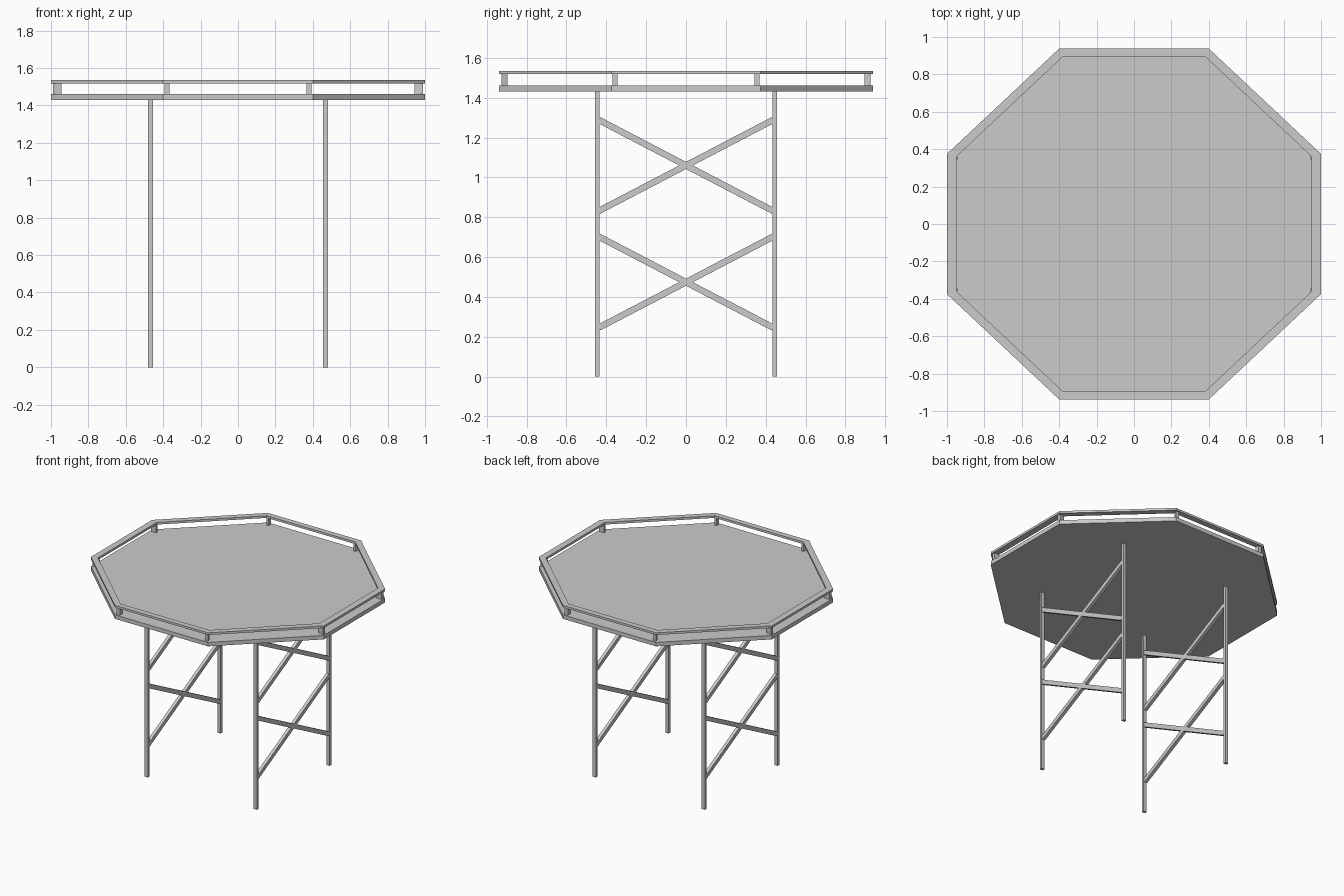
import bpy, bmesh, math

if "Cube" in bpy.data.objects:
    bpy.data.objects.remove(bpy.data.objects["Cube"])

OUTER = [(1, -.375), (1, .375), (.4, .938), (-.4, .938),
         (-1, .375), (-1, -.375), (-.4, -.938), (.4, -.938)]
INNER = [(.95, -.36), (.95, .36), (.38, .895), (-.38, .895),
         (-.95, .36), (-.95, -.36), (-.38, -.895), (.38, -.895)]


def finish(name, bm):
    bmesh.ops.recalc_face_normals(bm, faces=bm.faces)
    me = bpy.data.meshes.new(name)
    bm.to_mesh(me)
    bm.free()
    ob = bpy.data.objects.new(name, me)
    bpy.context.collection.objects.link(ob)
    return ob


def prism(name, pts, z0, z1):
    bm = bmesh.new()
    lo = [bm.verts.new((x, y, z0)) for x, y in pts]
    hi = [bm.verts.new((x, y, z1)) for x, y in pts]
    n = len(pts)
    bm.faces.new(lo)
    bm.faces.new(hi)
    for i in range(n):
        j = (i + 1) % n
        bm.faces.new((lo[i], lo[j], hi[j], hi[i]))
    return finish(name, bm)


def ring(name, outer, inner, z0, z1):
    bm = bmesh.new()
    loops = [[bm.verts.new((x, y, z)) for x, y in p]
             for p, z in ((outer, z0), (outer, z1), (inner, z1), (inner, z0))]
    n = len(outer)
    for k in range(4):
        a, b = loops[k], loops[(k + 1) % 4]
        for i in range(n):
            j = (i + 1) % n
            bm.faces.new((a[i], a[j], b[j], b[i]))
    return finish(name, bm)


def box(name, loc, size, rx=0):
    bm = bmesh.new()
    bmesh.ops.create_cube(bm, size=1)
    bmesh.ops.scale(bm, vec=size, verts=bm.verts)
    ob = finish(name, bm)
    ob.location = loc
    ob.rotation_euler.x = rx
    return ob


# Tray floor and raised gallery rail
prism("tray_floor", OUTER, 1.43, 1.461)
ring("tray_rail", OUTER, INNER, 1.518, 1.535)

# Small posts in each corner, holding the rail
for sx in (-1, 1):
    for sy in (-1, 1):
        end = [(.392, .927), (.365, .927), (.365, .895), (.38, .895)]
        side = [(.99, .37), (.99, .345), (.945, .345), (.945, .362)]
        for nm, p in (("end_post", end), ("side_post", side)):
            prism(nm, [(x * sx, y * sy) for x, y in p], 1.461, 1.518)

# Leg frames: two legs and two crossed pairs of braces on each side
half_y, rise = .437, .228
length = 2 * math.hypot(half_y, rise)
angle = math.atan2(rise, half_y)
for sx in (-1, 1):
    for sy in (-1, 1):
        box("leg", (.468 * sx, .446 * sy, .715), (.027, .021, 1.43))
        for z in (.474, 1.06):
            box("cross_brace", (.468 * sx, 0, z), (.025, length, .032), angle * sy)
